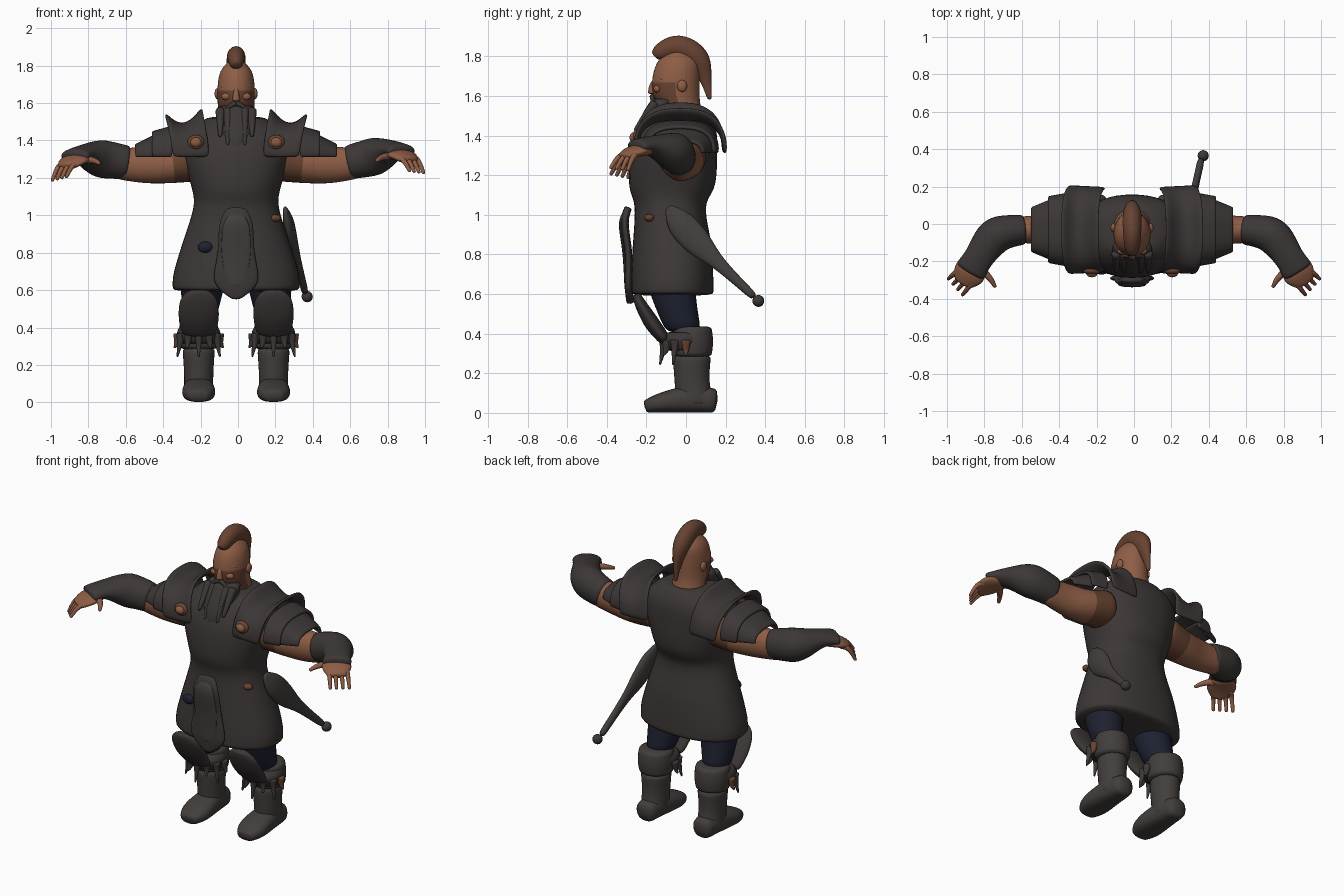
import bpy, bmesh
from math import sin, cos, pi, copysign
from mathutils import Vector

cube = bpy.data.objects.get("Cube")
if cube:
    bpy.data.objects.remove(cube, do_unlink=True)

MIDLINE = -.01
ACROSS, UP = Vector((1, 0, 0)), Vector((0, 0, 1))


def material(name, *rgb):
    mat = bpy.data.materials.new(name)
    mat.use_nodes = True
    mat.diffuse_color = (*rgb, 1)
    mat.node_tree.nodes["Principled BSDF"].inputs["Base Color"].default_value = (*rgb, 1)
    return mat


ARMOR = material("charcoal_armor", .046, .039, .037)
LEATHER = material("grey_leather", .055, .048, .045)
SKIN = material("skin", .27, .11, .06)
HAIR = material("brown_hair", .135, .055, .03)
NAVY = material("navy_cloth", .013, .015, .03)


def finish(name, bm, mat, subdivide=True, thickness=0):
    bmesh.ops.recalc_face_normals(bm, faces=bm.faces)
    for face in bm.faces:
        face.smooth = True
    mesh = bpy.data.meshes.new(name)
    bm.to_mesh(mesh)
    bm.free()
    mesh.materials.append(mat)
    part = bpy.data.objects.new(name, mesh)
    bpy.context.collection.objects.link(part)
    if thickness:
        shell = part.modifiers.new("thickness", "SOLIDIFY")
        shell.thickness, shell.offset = thickness, 0
    if subdivide:
        part.modifiers.new("smooth", "SUBSURF").levels = 1
        part.modifiers["smooth"].render_levels = 1
    return part


def paint(part, mat, rule):
    part.data.materials.append(mat)
    for face in part.data.polygons:
        face.material_index = int(rule(face.center))


def boxy(value, power):
    return copysign(abs(value) ** power, value)


def bridge(bm, rows, closed):
    for low, high in zip(rows, rows[1:]):
        count = len(low)
        for i in range(count if closed else count - 1):
            j = (i + 1) % count
            bm.faces.new((low[i], low[j], high[j], high[i]))


def spline(keys, steps=3):
    """Pass a smooth curve through position and radius keys."""
    keys = [Vector(key) for key in keys]
    padded = [keys[0], *keys, keys[-1]]
    result = []
    for a, b, c, d in zip(padded, padded[1:], padded[2:], padded[3:]):
        for k in range(steps):
            t = k / steps
            result.append(b + ((c - a) * t + (a * 2 - b * 5 + c * 4 - d) * t ** 2
                               + (b * 3 - a - c * 3 + d) * t ** 3) / 2)
    return result + [keys[-1]]


def loft(name, mat, keys, hint=None, side=1, shift=MIDLINE, count=16, power=1):
    """Sweep ellipses through ([x], y, z, radius, radius); rings lie level without a hint."""
    keys = spline([key if len(key) == 5 else (0, *key) for key in keys])
    path = [Vector((shift + side * key[0], key[1], key[2])) for key in keys]
    bm, rows = bmesh.new(), []
    for k, key in enumerate(keys):
        u, v = ACROSS, Vector((0, 1, 0))
        if hint:
            along = (path[min(k + 1, len(path) - 1)] - path[max(k - 1, 0)]).normalized()
            u = (hint - along * hint.dot(along)).normalized()
            v = along.cross(u)
        angles = [2 * pi * i / count for i in range(count)]
        rows.append([bm.verts.new(path[k] + u * key[3] * boxy(cos(a), power)
                                  + v * key[4] * boxy(sin(a), power)) for a in angles])
    bridge(bm, rows, True)
    bm.faces.new(rows[0])
    bm.faces.new(rows[-1])
    return finish(name, bm, mat)


def rod(name, mat, points, start, end, hint=ACROSS, **options):
    """Round tapering strand."""
    step = (end - start) / (len(points) - 1)
    keys = [(*p, start + i * step, start + i * step) for i, p in enumerate(points)]
    loft(name, mat, keys, hint, count=8, **options)


def ball(name, mat, place, size):
    bm = bmesh.new()
    bmesh.ops.create_uvsphere(bm, u_segments=16, v_segments=10, radius=1)
    for vert in bm.verts:
        vert.co = Vector(place) + vert.co * Vector(size)
    finish(name, bm, mat, subdivide=False)


def arch(name, side, x, depth, height, flare=0, lean=0):
    """Saddle shell over a shoulder, each size blending from inner to outer edge."""
    bm, rows = bmesh.new(), []
    blend = lambda pair, t: pair[0] + (pair[1] - pair[0]) * t
    for column in range(7):
        t = column / 6
        rise = blend(height, t) + flare * (2 * t - 1) ** 2
        row = []
        for i in range(17):
            a = pi * i / 16
            out = blend(x, t) - lean * (1 - sin(a))
            row.append(bm.verts.new((MIDLINE + side * out, -.03 - blend(depth, t) * boxy(cos(a), .75),
                                     1.31 + rise * boxy(sin(a), .75))))
        rows.append(row)
    bridge(bm, rows, False)
    finish(name, bm, ARMOR, thickness=.02)


# Tunic: skirt hem, waist, chest and collar in one sweep
loft("tunic", ARMOR, ((-.07, .59, .34, .21), (-.07, .68, .34, .21), (-.07, .85, .29, .2),
                      (-.08, 1.04, .23, .18), (-.07, 1.15, .24, .22), (-.06, 1.33, .29, .22),
                      (-.04, 1.45, .26, .19), (-.03, 1.53, .14, .13)), count=24, power=.88)

# Front flap with raised inner panel
loft("front_flap", ARMOR, ((-.29, 1.04, .05, .02), (-.31, .96, .09, .02), (-.29, .8, .1, .02),
                           (-.29, .64, .12, .02), (-.28, .55, .02, .02)), ACROSS, power=.8)
loft("flap_panel", LEATHER, ((-.31, 1.01, .03, .01), (-.33, .95, .07, .01), (-.31, .8, .08, .01),
                             (-.3, .61, .05, .01)), ACROSS)
ball("belt_pouch", HAIR, (.2, -.185, .985), (.03, .025, .02))
ball("cloth_patch", NAVY, (-.175, -.25, .83), (.04, .02, .03))

# Neck and head, with jaw and nape in the darker tone
head = loft("head", SKIN, ((-.01, 1.45, .12, .12), (-.02, 1.53, .1, .1), (-.05, 1.6, .1, .12),
                           (-.05, 1.7, .1, .12), (-.04, 1.78, .08, .1), (-.04, 1.84, .02, .03)), count=20)
paint(head, HAIR, lambda c: c.z < 1.53 or (c.z < 1.65 and c.y < -.04))
rod("nose", SKIN, ((0, -.15, 1.69), (0, -.17, 1.65), (0, -.17, 1.61)), .01, .025)
rod("brow", SKIN, ((-.08, -.11, 1.69), (0, -.16, 1.69), (.08, -.11, 1.69)), .015, .015, UP)
for side in (-1, 1):
    ball("cheek", SKIN, (MIDLINE + side * .05, -.145, 1.635), (.03, .02, .02))
    ball("ear", SKIN, (MIDLINE + side * .1, -.02, 1.65), (.015, .025, .03))

# Crest of hair sweeping back into a tail
loft("mohawk", HAIR, ((-.16, 1.8, .02, .02), (-.13, 1.82, .04, .045), (-.04, 1.85, .05, .06),
                      (.06, 1.79, .05, .06), (.1, 1.68, .02, .03), (.12, 1.58, .01, .01)), ACROSS)

# Beard: a main mass, pointed locks and moustache
loft("beard", ARMOR, ((-.11, 1.59, .1, .06), (-.15, 1.51, .11, .07), (-.21, 1.42, .08, .05),
                      (-.26, 1.33, .01, .01)))
for side in (-1, 1):
    for x, tip in ((.045, 1.37), (.085, 1.42)):
        rod("beard_lock", ARMOR, ((x, -.15, 1.57), (x, -.21, 1.49), (x, -.26, tip)), .03, .01, side=side)
    rod("moustache", ARMOR, ((0, -.17, 1.6), (.04, -.17, 1.58), (.07, -.17, 1.54)), .016, .006, UP, side=side)

for side, label in ((1, "left_"), (-1, "right_")):
    # Shoulder armor: flared saddle, two lower lames, round stud
    arch(label + "pauldron", side, (.18, .38), (.22, .23), (.19, .16), flare=.07, lean=.04)
    arch(label + "upper_lame", side, (.34, .45), (.19, .17), (.16, .13))
    arch(label + "lower_lame", side, (.42, .54), (.16, .11), (.12, .06))
    stud = MIDLINE + side * .215
    ball(label + "stud_rim", HAIR, (stud, -.25, 1.39), (.046, .022, .04))
    ball(label + "stud", SKIN, (stud, -.265, 1.39), (.03, .02, .026))

    # Arms: the right forearm hangs slightly lower
    def lowered(points):
        slope = .1 if side < 0 else 0
        return [(x, y, z - slope * max(x - .6, 0), *radii) for x, y, z, *radii in points]

    reach = {"side": side, "shift": 0}
    upper_arm = loft(label + "upper_arm", SKIN, lowered((
        (.2, -.02, 1.3, .12, .13), (.35, -.02, 1.27, .1, .11), (.5, -.03, 1.27, .1, .08),
        (.66, -.03, 1.28, .08, .07))), UP, **reach)
    paint(upper_arm, HAIR, lambda c: abs(c.x) < .34)
    loft(label + "gauntlet", ARMOR, lowered((
        (.58, -.03, 1.28, .09, .08), (.67, -.04, 1.3, .1, .09), (.75, -.07, 1.32, .1, .1),
        (.83, -.18, 1.35, .05, .08), (.88, -.26, 1.34, .04, .09))), UP, **reach)
    loft(label + "palm", SKIN, lowered((
        (.83, -.19, 1.33, .03, .06), (.88, -.26, 1.32, .03, .09), (.92, -.32, 1.29, .02, .05))), UP, **reach)
    for k in range(4):
        base = Vector((.955, -.26, 1.3)) - Vector((.027, .022, 0)) * k
        tip = Vector((.995, -.295, 1.22)) - Vector((.025, .029, -.004)) * k
        wrist = base + Vector((-.03, .02, .01))
        knuckle = base.lerp(tip, .5) + UP * .01
        rod(label + "finger", SKIN, lowered((wrist, base, knuckle, tip)), .02, .01, **reach)
    rod(label + "thumb", SKIN, lowered((
        (.82, -.24, 1.32), (.77, -.29, 1.31), (.74, -.34, 1.29))), .025, .01, UP, **reach)

    # Legs and boots
    leg = MIDLINE + side * .2
    loft(label + "trouser", NAVY, ((-.03, -.07, .78, .13, .14), (-.02, -.07, .62, .12, .12),
                                   (0, -.01, .4, .08, .09)), side=side, shift=leg)
    loft(label + "boot_cuff", LEATHER, ((.03, .44, .1, .1), (.03, .36, .11, .11), (.03, .28, .1, .1)), shift=leg)
    loft(label + "boot_shaft", LEATHER, ((.03, .3, .09, .1), (.03, .16, .08, .09), (.05, .03, .08, .1)), shift=leg)
    loft(label + "boot_foot", LEATHER, [(y, radius, width, radius) for y, width, radius in (
        (.16, .06, .06), (.02, .08, .07), (-.13, .09, .05), (-.21, .05, .03))], ACROSS, shift=leg, power=.8)
    loft(label + "knee_guard", ARMOR, ((-.25, .6, .05, .02), (-.23, .55, .1, .03),
                                       (-.17, .45, .11, .04), (-.1, .36, .09, .03)), ACROSS, shift=leg)

    # Ragged fringe below the knee, with one brown tuft on the outside
    loft(label + "fringe_band", ARMOR, ((0, .41, .1, .1), (-.01, .37, .12, .12), (0, .31, .1, .1)), shift=leg)
    for k in range(7):
        a = pi * k / 6
        spot = Vector((cos(a), -sin(a), 0)) * .11
        drop = .24 if k % 2 else .29
        rod(label + "fringe_point", ARMOR if k else HAIR,
            (spot + UP * .37, spot * 1.05 + UP * .32, spot * 1.2 + UP * drop), .03, .005,
            side=side, shift=leg)

# Sheathed weapon hanging at the left hip
loft("scabbard", LEATHER, ((.26, -.09, 1.04, .01, .02), (.28, -.03, .96, .03, .07), (.3, .06, .86, .03, .07),
                           (.33, .17, .75, .02, .035), (.37, .35, .58, .02, .02)), ACROSS)
ball("pommel", ARMOR, (.37, .365, .565), (.03, .03, .03))
